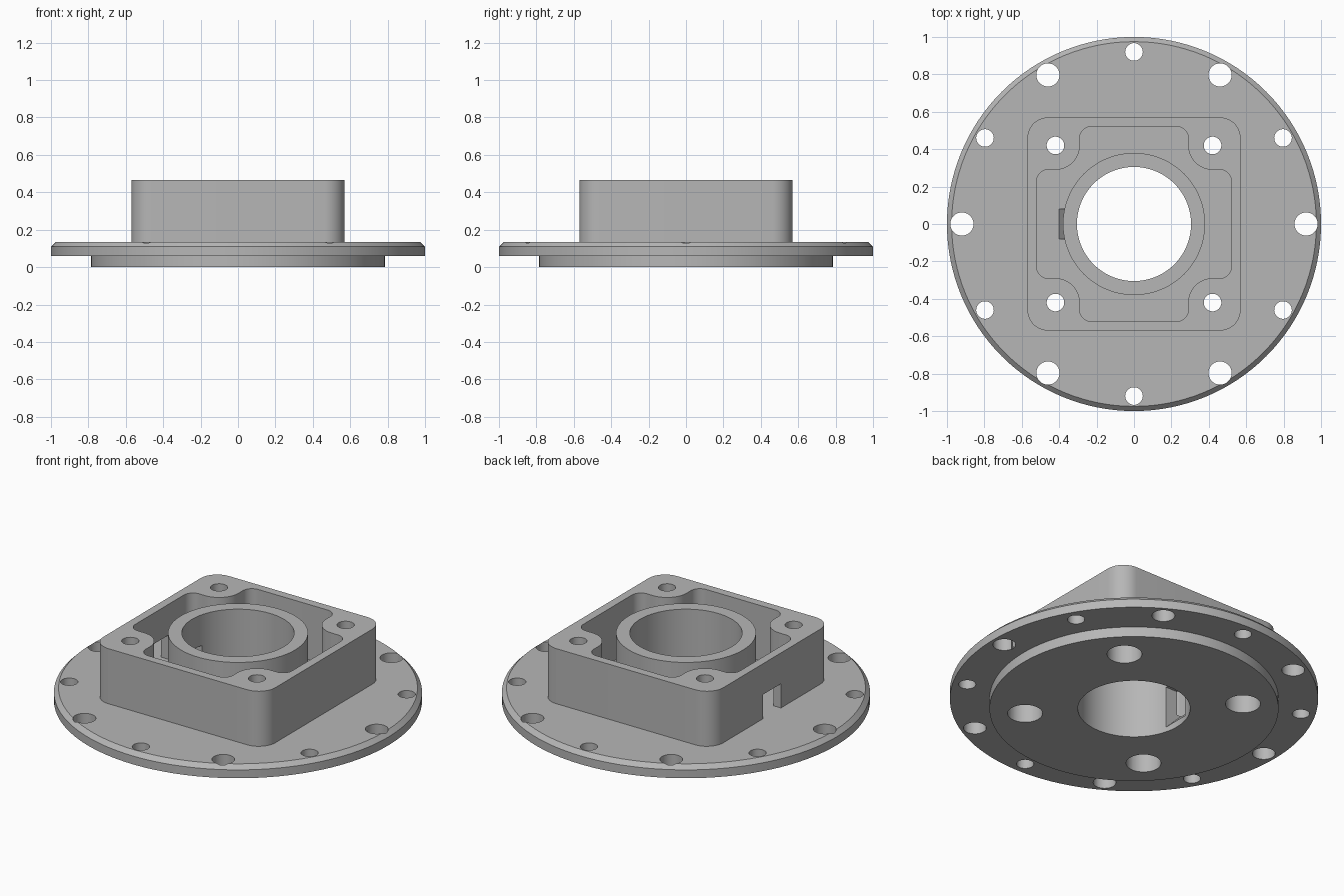
import bpy
import bmesh
from math import cos, sin, radians, pi
from mathutils import Matrix, Vector

if "Cube" in bpy.data.objects:
    bpy.data.objects.remove(bpy.data.objects["Cube"], do_unlink=True)

FLANGE_TOP, TOP = 0.135, 0.465
SCREW = 0.42          # screw offset from the centre on both axes
BOLT_CIRCLE = 0.92

metal = bpy.data.materials.new("machined grey")
metal.use_nodes = True
GREY = (0.47, 0.47, 0.47, 1)
metal.diffuse_color = GREY
metal.node_tree.nodes["Principled BSDF"].inputs["Base Color"].default_value = GREY


def to_object(name, bm):
    bmesh.ops.recalc_face_normals(bm, faces=bm.faces)
    mesh = bpy.data.meshes.new(name)
    bm.to_mesh(mesh)
    bm.free()
    mesh.materials.append(metal)
    obj = bpy.data.objects.new(name, mesh)
    bpy.context.collection.objects.link(obj)
    return obj


def extrude(name, points, direction):
    """Solid made by pushing a closed outline along a direction."""
    bm = bmesh.new()
    face = bm.faces.new([bm.verts.new(p) for p in points])
    result = bmesh.ops.extrude_face_region(bm, geom=[face], use_keep_orig=True)
    moved = [v for v in result["geom"] if isinstance(v, bmesh.types.BMVert)]
    bmesh.ops.translate(bm, verts=moved, vec=direction)
    return to_object(name, bm)


def lathe(name, profile, steps=128):
    """Ring made by turning a closed (radius, height) profile about z."""
    bm = bmesh.new()
    rings = []
    for i in range(steps):
        a = 2 * pi * i / steps
        rings.append([bm.verts.new((r * cos(a), r * sin(a), z)) for r, z in profile])
    n = len(profile)
    for i in range(steps):
        a, b = rings[i], rings[(i + 1) % steps]
        for j in range(n):
            k = (j + 1) % n
            bm.faces.new((a[j], b[j], b[k], a[k]))
    return to_object(name, bm)


def arc(x, y, r, start, end, z, steps=10):
    angles = [radians(start + (end - start) * i / steps) for i in range(steps + 1)]
    return [Vector((x + r * cos(a), y + r * sin(a), z)) for a in angles]


def four_fold(quarter):
    return [Matrix.Rotation(k * pi / 2, 3, "Z") @ p for k in range(4) for p in quarter]


def drill(x, y, r, bottom, top):
    circle = arc(x, y, r, 0, 360, bottom, 40)[:-1]
    return extrude("drill", circle, (0, 0, top - bottom))


def box_cut(x0, x1, half, z0, z1):
    outline = [(x0, -half, z0), (x1, -half, z0), (x1, half, z0), (x0, half, z0)]
    return extrude("slot", outline, (0, 0, z1 - z0))


def cut(target, cutters):
    """Subtract each cutter, then discard it."""
    bpy.context.view_layer.objects.active = target
    for cutter in cutters:
        cutter.hide_render = True
        mod = target.modifiers.new("cut", "BOOLEAN")
        mod.operation = "DIFFERENCE"
        mod.solver = "EXACT"
        mod.object = cutter
        bpy.ops.object.modifier_apply(modifier=mod.name)
        bpy.data.objects.remove(cutter, do_unlink=True)


def screw_cutters():
    """Through holes with deep counterbores from below, one per corner."""
    cutters = []
    for x in (-SCREW, SCREW):
        for y in (-SCREW, SCREW):
            cutters.append(drill(x, y, 0.047, -0.1, 0.6))
            cutters.append(drill(x, y, 0.095, -0.1, 0.33))
    return cutters


# Flange with spigot below and centre tube above
flange = lathe("flange_and_tube", [
    (0.305, 0), (0.785, 0), (0.785, 0.06), (1, 0.06), (1, 0.11),
    (0.975, FLANGE_TOP), (0.38, FLANGE_TOP), (0.38, TOP), (0.305, TOP)])

# Rim holes alternate large and small
rim_holes = []
for i in range(12):
    a = radians(30 * i)
    r = 0.047 if i % 2 else 0.062
    rim_holes.append(drill(BOLT_CIRCLE * cos(a), BOLT_CIRCLE * sin(a), r, -0.1, 0.3))

# Sloped cable window from the bore into the cavity
window = extrude("window", [Vector((x, -0.08, z)) for x, z in (
    (-0.2, 0.03), (-0.295, 0.03), (-0.4, FLANGE_TOP), (-0.4, 0.28), (-0.2, 0.28))],
    (0, 0.16, 0))
cut(flange, rim_holes + screw_cutters() + [window])

# Square housing with rounded corners
SINK = FLANGE_TOP - 0.01
housing = extrude("housing", four_fold(arc(0.46, 0.46, 0.11, 0, 90, SINK)),
                  (0, 0, TOP - SINK))

# Cavity leaves a rounded post around each screw
low = 0.05
cavity = extrude("cavity", four_fold(
    arc(0.46, 0.23, 0.06, 0, 90, low)
    + arc(SCREW, SCREW, 0.13, 270, 180, low, 14)
    + arc(0.23, 0.46, 0.06, 0, 90, low)), (0, 0, 0.6))

# Cable notch through one wall
notch = box_cut(-0.7, -0.45, 0.085, FLANGE_TOP, 0.28)
cut(housing, [cavity, notch] + screw_cutters())

for obj in (flange, housing):
    bpy.ops.object.select_all(action="DESELECT")
    obj.select_set(True)
    bpy.context.view_layer.objects.active = obj
    bpy.ops.object.shade_smooth_by_angle(angle=radians(30))
